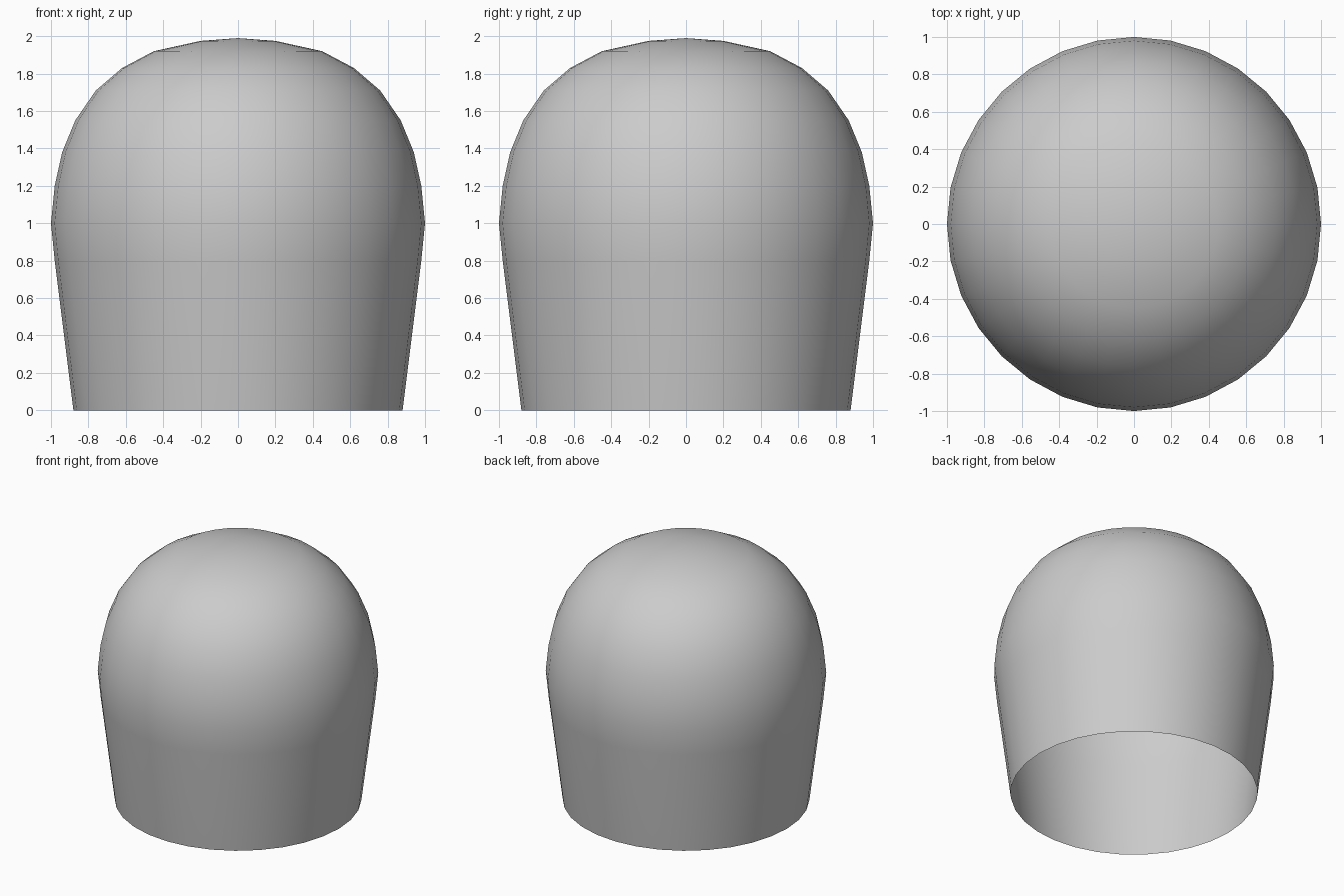
import bpy, bmesh
from math import cos, sin, tau

if "Cube" in bpy.data.objects:
    bpy.data.objects.remove(bpy.data.objects["Cube"])

SIDES = 32
# half profile (radius, height), from open rim up to the crown
PROFILE = [(0.88, 0), (0.98, 0.8), (1.0, 1.0), (0.98, 1.2), (0.94, 1.38),
           (0.87, 1.55), (0.76, 1.71), (0.62, 1.83), (0.45, 1.92), (0.2, 1.975)]
TOP = 1.99

# thin open-bottomed domed shell, revolved around z
bm = bmesh.new()
rings = [[bm.verts.new((r * cos(tau * i / SIDES), r * sin(tau * i / SIDES), z))
          for i in range(SIDES)] for r, z in PROFILE]
for low, high in zip(rings, rings[1:]):
    for i in range(SIDES):
        j = (i + 1) % SIDES
        bm.faces.new((low[i], low[j], high[j], high[i]))

# crown closing the dome
crown = bm.verts.new((0, 0, TOP))
for i in range(SIDES):
    bm.faces.new((rings[-1][i], rings[-1][(i + 1) % SIDES], crown))

for f in bm.faces:
    f.smooth = True
mesh = bpy.data.meshes.new("domed_shell")
bm.to_mesh(mesh)
bm.free()
shell = bpy.data.objects.new("domed_shell", mesh)
bpy.context.collection.objects.link(shell)
